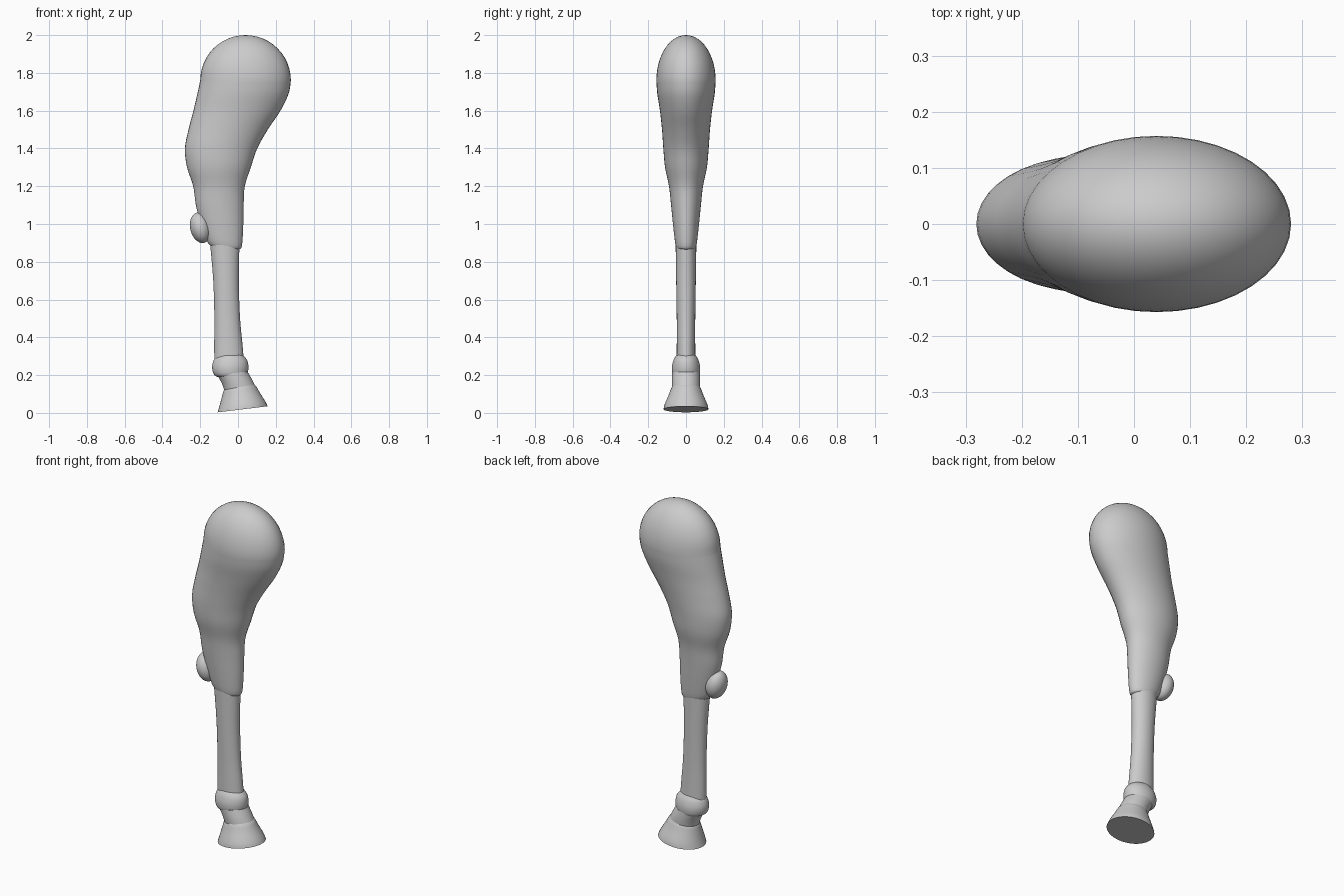
import bpy
import bmesh
from math import sin, cos, pi, radians
from mathutils import Vector

SIDES = 40

cube = bpy.data.objects.get("Cube")
if cube:
    bpy.data.objects.remove(cube, do_unlink=True)

grey = bpy.data.materials.new("plain grey")
grey.use_nodes = True
colour = (0.6, 0.6, 0.6, 1)
grey.diffuse_color = colour
grey.node_tree.nodes["Principled BSDF"].inputs["Base Color"].default_value = colour


def smooth_stations(stations, steps):
    """Catmull-Rom interpolation through the cross-section stations."""
    rows = [Vector(s) for s in stations]
    padded = [rows[0]] + rows + [rows[-1]]
    result = []
    for a, b, c, d in zip(padded, padded[1:], padded[2:], padded[3:]):
        for i in range(steps):
            t = i / steps
            result.append(b + (c - a) * t / 2
                          + (a * 2 - b * 5 + c * 4 - d) * t * t / 2
                          + (b * 3 - a - c * 3 + d) * t ** 3 / 2)
    return result + [rows[-1]]


def finish(name, bm, sharp_angle):
    bmesh.ops.recalc_face_normals(bm, faces=bm.faces)
    mesh = bpy.data.meshes.new(name)
    bm.to_mesh(mesh)
    bm.free()
    mesh.materials.append(grey)
    part = bpy.data.objects.new(name, mesh)
    bpy.context.collection.objects.link(part)
    bpy.ops.object.select_all(action="DESELECT")
    part.select_set(True)
    bpy.context.view_layer.objects.active = part
    bpy.ops.object.shade_smooth_by_angle(angle=radians(sharp_angle))
    return part


def loft(name, stations, steps=4, dome=0.0, sharp_angle=50):
    """Skin tilted ellipses: left x, left z, right x, right z, half depth."""
    rows = smooth_stations(stations, steps)
    if dome:
        left, z, right, _, depth = rows[-1]
        middle, half = (left + right) / 2, (right - left) / 2
        for i in range(1, 12):
            angle = i / 12 * pi / 2
            size, height = cos(angle), z + dome * sin(angle)
            rows.append((middle - half * size, height,
                         middle + half * size, height, depth * size))
    bm = bmesh.new()
    rings = []
    for left, left_z, right, right_z, depth in rows:
        ring = []
        for i in range(SIDES):
            angle = 2 * pi * i / SIDES
            along = (1 + cos(angle)) / 2
            ring.append(bm.verts.new((left + (right - left) * along,
                                      depth * sin(angle),
                                      left_z + (right_z - left_z) * along)))
        rings.append(ring)
    for low, high in zip(rings, rings[1:]):
        for i in range(SIDES):
            j = (i + 1) % SIDES
            bm.faces.new((low[i], low[j], high[j], high[i]))
    bm.faces.new(rings[0])
    if dome:
        tip = bm.verts.new((middle, 0, z + dome))
        for i in range(SIDES):
            bm.faces.new((rings[-1][i], rings[-1][(i + 1) % SIDES], tip))
    else:
        bm.faces.new(rings[-1])
    return finish(name, bm, sharp_angle)


# Thigh and upper leg, from the knee cuff to the domed top
loft("upper_leg", [
    (-.14, .88, .005, .865, .048),
    (-.165, .91, .021, .885, .057),
    (-.197, 1.0, .028, 1.0, .069),
    (-.223, 1.1, .03, 1.1, .079),
    (-.237, 1.2, .036, 1.2, .09),
    (-.27, 1.3, .068, 1.3, .111),
    (-.281, 1.4, .102, 1.4, .12),
    (-.262, 1.5, .158, 1.5, .127),
    (-.236, 1.6, .225, 1.6, .138),
    (-.215, 1.69, .268, 1.69, .152),
    (-.2, 1.76, .28, 1.76, .157),
], dome=.24)

# Slim shin
loft("shin", [
    (-.125, .26, .032, .26, .05),
    (-.126, .36, .024, .36, .049),
    (-.125, .5, .011, .5, .049),
    (-.131, .7, .004, .7, .052),
    (-.148, .9, .008, .9, .055),
])

# Swollen ankle joint
loft("ankle", [
    (-.09, .185, .03, .195, .06),
    (-.125, .2, .05, .21, .072),
    (-.137, .24, .055, .245, .075),
    (-.128, .28, .048, .28, .066),
    (-.11, .302, .025, .306, .052),
], sharp_angle=70)

# Slanted link between ankle and hoof
loft("pastern", [
    (-.07, .11, .095, .135, .074),
    (-.085, .155, .075, .175, .075),
    (-.11, .2, .05, .22, .073),
])

# Flared hoof with a tilted flat sole
loft("hoof", [
    (-.108, .003, .157, .035, .119),
    (-.1, .03, .145, .06, .113),
    (-.085, .085, .114, .11, .091),
    (-.077, .115, .098, .138, .08),
    (-.068, .128, .086, .151, .073),
])

# Small oval pad on the side of the knee
bpy.ops.mesh.primitive_uv_sphere_add(segments=32, ring_count=20, radius=1,
                                     location=(-.199, 0, .98),
                                     rotation=(0, radians(-14), 0))
pad = bpy.context.object
pad.name = "knee_pad"
pad.scale = (.054, .066, .082)
pad.data.materials.append(grey)
bpy.ops.object.shade_smooth_by_angle()
